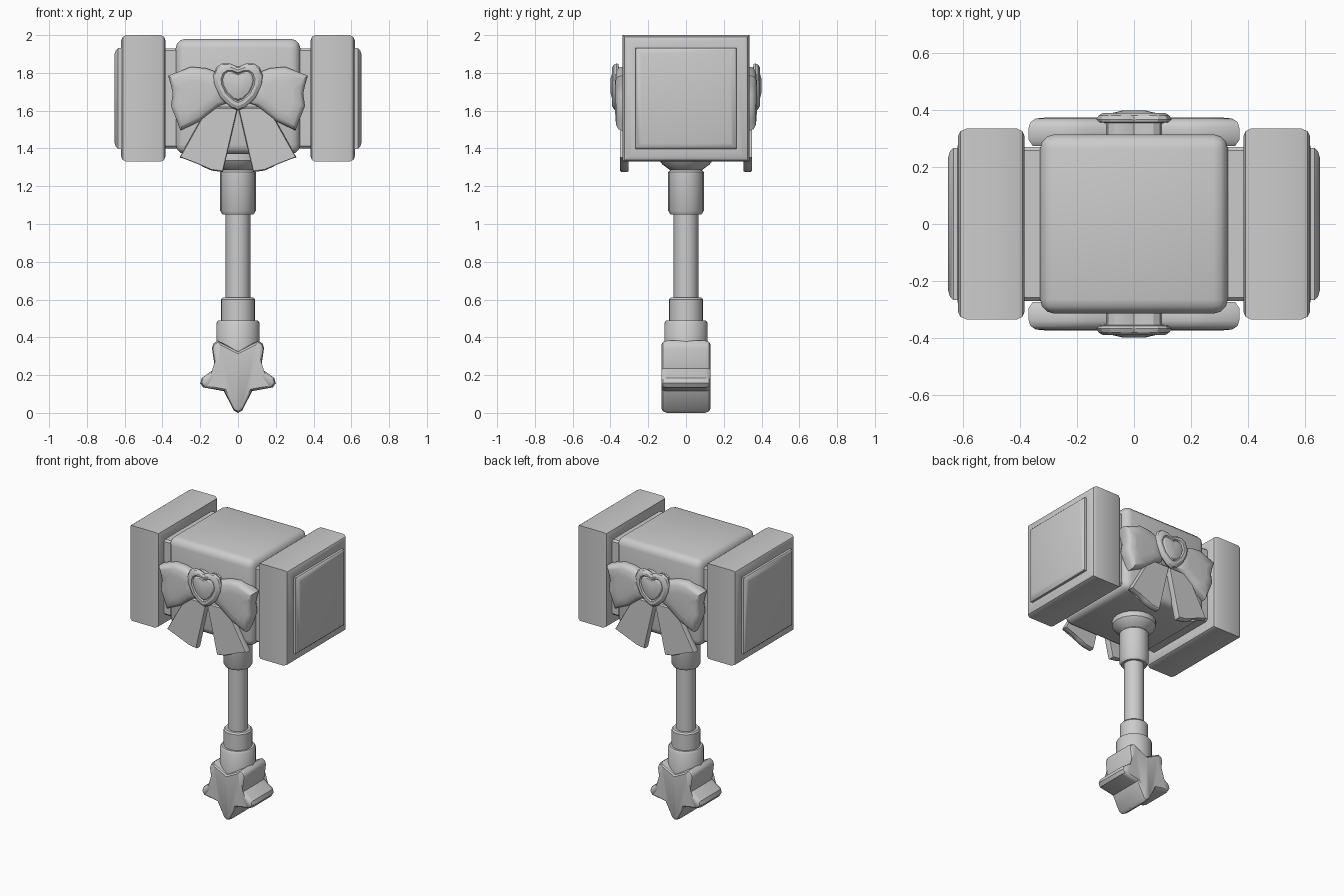
import bpy, bmesh, math
from mathutils import Vector

if "Cube" in bpy.data.objects:
    bpy.data.objects.remove(bpy.data.objects["Cube"])


def finish(name, bm, mirror, angle=35):
    bmesh.ops.recalc_face_normals(bm, faces=bm.faces)
    me = bpy.data.meshes.new(name)
    bm.to_mesh(me)
    bm.free()
    ob = bpy.data.objects.new(name, me)
    bpy.context.collection.objects.link(ob)
    if any(mirror):
        m = ob.modifiers.new("mirror", 'MIRROR')
        m.use_axis = mirror
        m.use_clip = False
        m.use_mirror_merge = False
    bpy.ops.object.select_all(action='DESELECT')
    ob.select_set(True)
    bpy.context.view_layer.objects.active = ob
    bpy.ops.object.shade_smooth_by_angle(angle=math.radians(angle))
    return ob


def loft(name, rings, mirror=(False, False, False), angle=35):
    """Skin a stack of equal-length rings and cap both ends."""
    bm = bmesh.new()
    vs = [[bm.verts.new(p) for p in r] for r in rings]
    n = len(rings[0])
    for a, b in zip(vs, vs[1:]):
        for i in range(n):
            j = (i + 1) % n
            bm.faces.new((a[i], a[j], b[j], b[i]))
    for end in (vs[0], vs[-1]):
        f = bm.faces.new(end)
        bmesh.ops.triangulate(bm, faces=[f])
    return finish(name, bm, mirror, angle)


def plate(name, outline, centre, levels, mirror, angle=35):
    """Stack scaled copies of an x-z outline at y levels (scale, y)."""
    cx, cz = centre
    rings = [[(cx + (x - cx) * s, y, cz + (z - cz) * s) for x, z in outline]
             for s, y in levels]
    return loft(name, rings, mirror, angle)


def both_sides(half):
    """Complete a half outline running from bottom centre to top centre."""
    return half + [(-x, z) for x, z in reversed(half[1:-1])]


def box(name, size, centre, bevel, segments=3):
    bm = bmesh.new()
    bmesh.ops.create_cube(bm, size=1)
    for v in bm.verts:
        v.co = Vector(a * b for a, b in zip(v.co, size)) + Vector(centre)
    bmesh.ops.bevel(bm, geom=bm.edges[:], offset=bevel, segments=segments,
                    profile=0.5, affect='EDGES')
    return finish(name, bm, (False, False, False))


# Head: rounded middle block on a square core
box("head_block", (0.66, 0.63, 0.61), (0, 0, 1.675), 0.05)
box("head_core", (0.90, 0.54, 0.53), (0, 0, 1.665), 0.012, 1)

# Striking ends: square section along x with a raised face panel
prof = [(0.385, 0.27), (0.385, 0.31), (0.392, 0.326), (0.41, 0.335), (0.59, 0.335),
        (0.61, 0.326), (0.618, 0.31), (0.62, 0.268), (0.635, 0.267), (0.647, 0.255),
        (0.653, 0.236)]
corners = [(-1, -1), (1, -1), (1, 1), (-1, 1)]
loft("striking_end", [[(x, a * h, 1.665 + b * h) for a, b in corners] for x, h in prof],
     (True, False, False))

# Handle: turned profile with collars
prof = [(0.14, 1.40), (0.14, 1.335), (0.125, 1.315), (0.098, 1.295), (0.085, 1.285),
        (0.094, 1.275), (0.094, 1.07), (0.082, 1.05), (0.065, 1.05), (0.065, 0.61),
        (0.082, 0.61), (0.091, 0.60), (0.091, 0.49), (0.105, 0.49), (0.115, 0.475),
        (0.115, 0.30)]
N = 20
loft("handle", [[(r * math.cos(2 * math.pi * i / N), r * math.sin(2 * math.pi * i / N), z)
                 for i in range(N)] for r, z in prof])

# Star pommel, one tip down
star = both_sides([(0, 0), (0.022, 0.012), (0.075, 0.115), (0.185, 0.135), (0.2, 0.157),
                   (0.192, 0.185), (0.122, 0.235), (0.138, 0.345), (0.13, 0.368),
                   (0.108, 0.383), (0, 0.328)])
plate("star_pommel", star, (0, 0.2),
      [(0.88, -0.13), (0.96, -0.122), (1, -0.10), (1, 0.10), (0.96, 0.122), (0.88, 0.13)],
      (False, False, False))

# Bow loops, all four by mirroring
wing = [(0.06, 1.64), (0.09, 1.63), (0.20, 1.545), (0.305, 1.495), (0.325, 1.55),
        (0.355, 1.625), (0.345, 1.69), (0.355, 1.735), (0.37, 1.785), (0.25, 1.832),
        (0.17, 1.825), (0.10, 1.80), (0.06, 1.79)]
plate("bow_loop", wing, (0.23, 1.68),
      [(0.90, -0.275), (1, -0.295), (1, -0.34), (0.96, -0.358), (0.82, -0.371),
       (0.5, -0.375)], (True, True, False), 45)

# Bow tails
tail = [(0.0, 1.62), (0.08, 1.275), (0.14, 1.283), (0.19, 1.305), (0.23, 1.335),
        (0.31, 1.352), (0.16, 1.62)]
plate("bow_tail", tail, (0.14, 1.43),
      [(0.98, -0.305), (1, -0.315), (1, -0.342), (0.96, -0.35)], (True, True, False))

# Heart knot with a grooved inner heart
heart = both_sides([(0, 1.60), (0.04, 1.618), (0.095, 1.67), (0.128, 1.74), (0.132, 1.785),
                    (0.115, 1.83), (0.085, 1.85), (0.045, 1.85), (0, 1.832)])
plate("heart_knot", heart, (0, 1.735),
      [(0.8, -0.30), (0.8, -0.355), (0.97, -0.358), (1, -0.368), (0.95, -0.381), (0.82, -0.391),
       (0.68, -0.391), (0.62, -0.383), (0.56, -0.391), (0.3, -0.399)],
      (False, True, False), 30)
